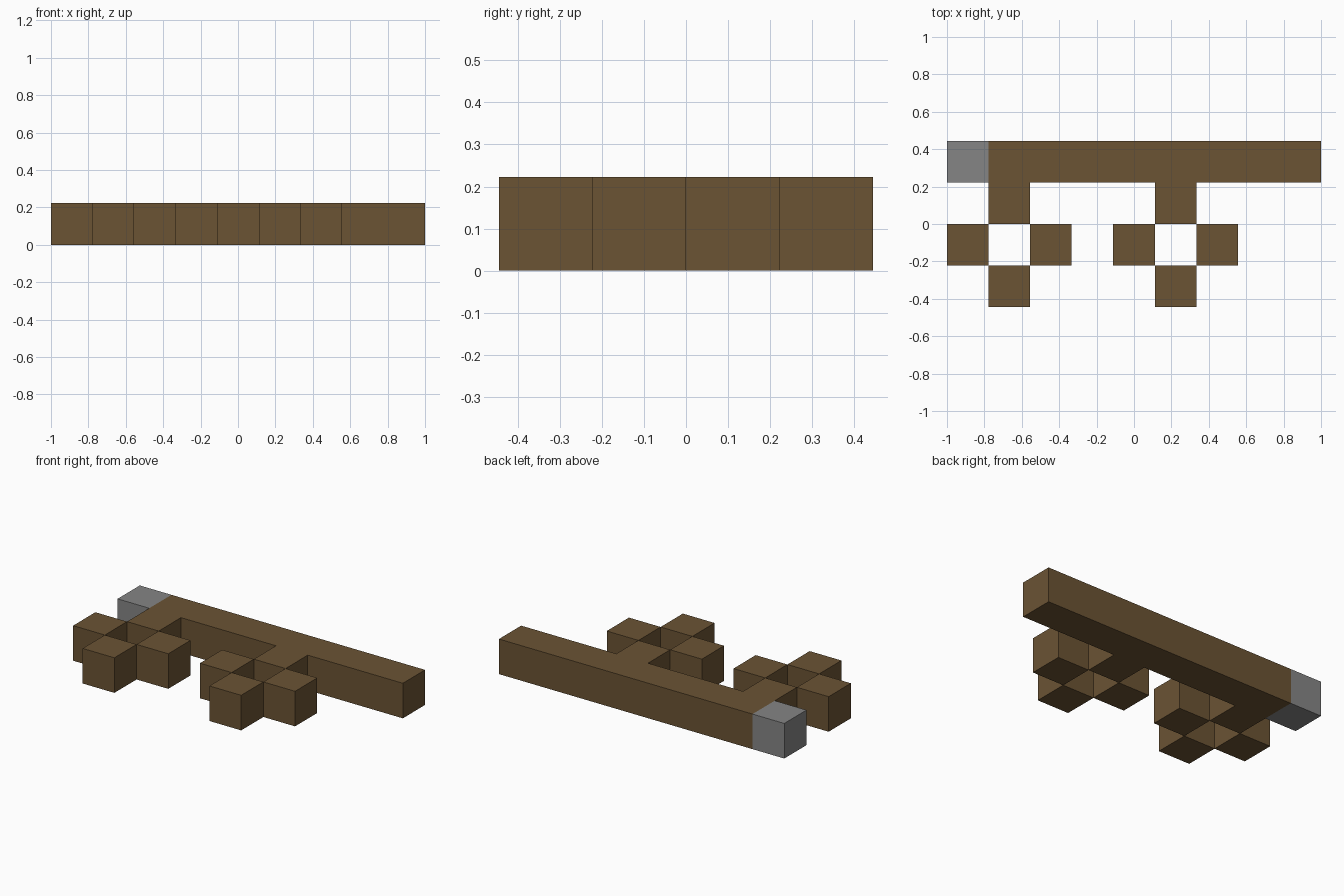
import bpy
import bmesh

U = 2 / 9  # one block

old = bpy.data.objects.get("Cube")
if old:
    bpy.data.objects.remove(old, do_unlink=True)


def make_material(name, color):
    mat = bpy.data.materials.new(name)
    mat.use_nodes = True
    mat.diffuse_color = color
    mat.node_tree.nodes["Principled BSDF"].inputs["Base Color"].default_value = color
    return mat


brown = make_material("brown", (0.147, 0.087, 0.034, 1))
grey = make_material("grey", (0.235, 0.235, 0.235, 1))


def extrude_outline(name, outline, mat):
    """Extrude a counter-clockwise outline, in block units, one block high."""
    bm = bmesh.new()
    base = bm.faces.new([bm.verts.new(((x - 4.5) * U, (y - 2) * U, 0)) for x, y in outline])
    top = bmesh.ops.extrude_face_region(bm, geom=[base], use_keep_orig=True)
    verts = [v for v in top["geom"] if isinstance(v, bmesh.types.BMVert)]
    bmesh.ops.translate(bm, verts=verts, vec=(0, 0, U))
    bmesh.ops.recalc_face_normals(bm, faces=bm.faces)
    mesh = bpy.data.meshes.new(name)
    bm.to_mesh(mesh)
    bm.free()
    mesh.materials.append(mat)
    obj = bpy.data.objects.new(name, mesh)
    bpy.context.collection.objects.link(obj)
    return obj


def block(name, x, y, mat):
    return extrude_outline(name, [(x, y), (x + 1, y), (x + 1, y + 1), (x, y + 1)], mat)


# Long bar with two stems, and its grey end
extrude_outline("bar_with_stems", [(1, 2), (2, 2), (2, 3), (5, 3), (5, 2), (6, 2),
                                   (6, 3), (9, 3), (9, 4), (1, 4)], brown)
block("grey_end", 0, 3, grey)

# Open ring of blocks in front of each stem
for side, x in (("right", 1), ("left", 5)):
    block(side + "_ring_outer_block", x - 1, 1, brown)
    block(side + "_ring_inner_block", x + 1, 1, brown)
    block(side + "_ring_front_block", x, 0, brown)
